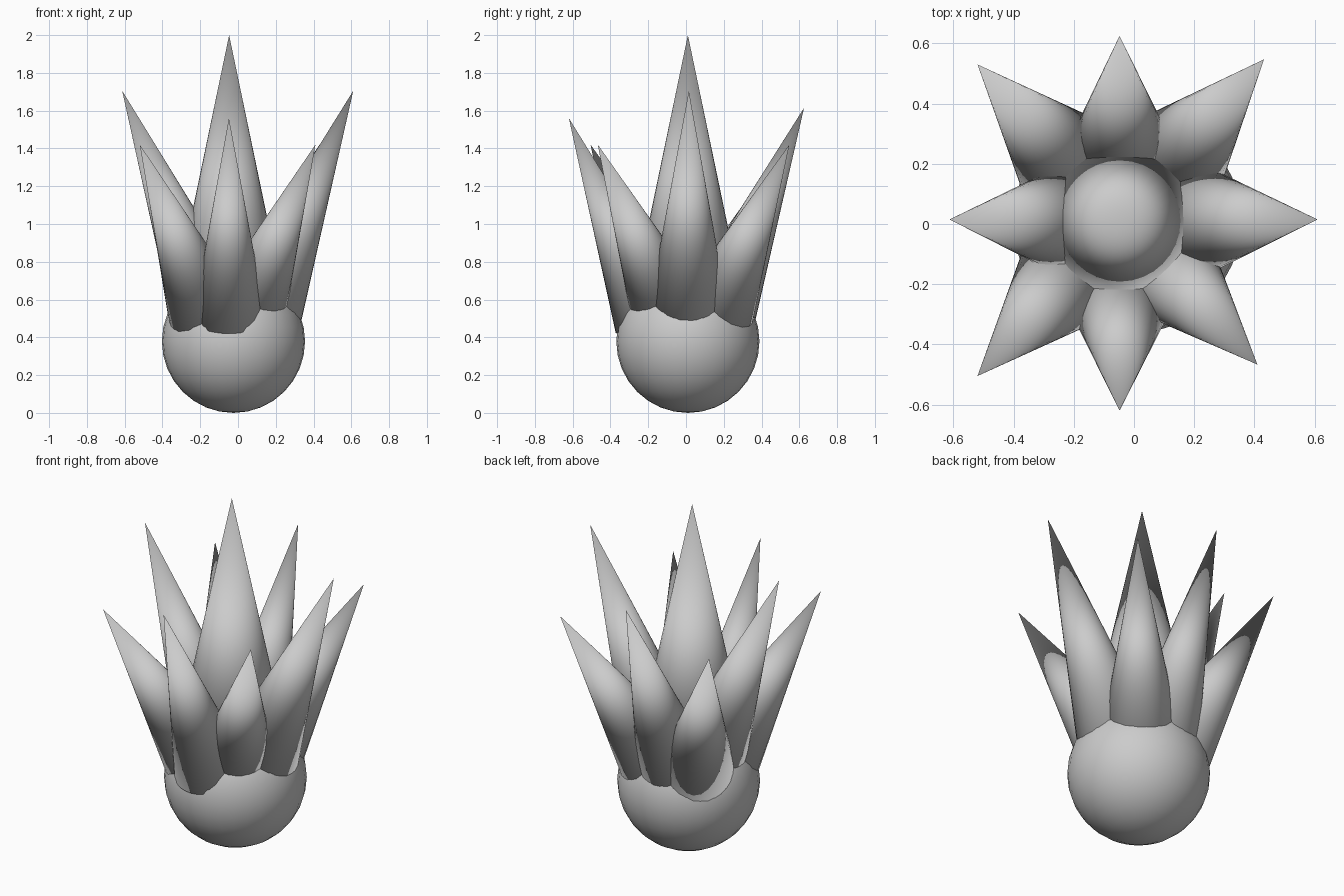
import bpy
from math import radians, sin, cos, tan, atan2
from mathutils import Vector

if "Cube" in bpy.data.objects:
    bpy.data.objects.remove(bpy.data.objects["Cube"])


def smooth(obj):
    for p in obj.data.polygons:
        p.use_smooth = True


def spike(name, tip, tilt, half_angle, length, centre=(-0.045, 0.01)):
    """Cone ending at tip, leaning outward from the centre by tilt degrees."""
    az = atan2(tip[1] - centre[1], tip[0] - centre[0])
    t = radians(tilt)
    axis = Vector((sin(t) * cos(az), sin(t) * sin(az), cos(t)))
    bpy.ops.mesh.primitive_cone_add(
        vertices=32, radius1=length * tan(radians(half_angle)), radius2=0, depth=length,
        location=Vector(tip) - axis * length / 2,
        rotation=axis.to_track_quat('Z', 'Y').to_euler())
    obj = bpy.context.object
    obj.name = name
    smooth(obj)


# Round base
bpy.ops.mesh.primitive_uv_sphere_add(segments=32, ring_count=16, radius=0.379,
                                     location=(-0.024, 0.01, 0.379))
ball = bpy.context.object
ball.name = "base_ball"
smooth(ball)

# Tall upright spike in the middle
spike("centre_spike", (-0.047, 0.01, 2.0), 0, 11.8, 1.55)

# Four straight spikes
spike("left_spike", (-0.613, 0.015, 1.705), 22, 9.6, 1.3)
spike("right_spike", (0.61, 0.015, 1.705), 22.3, 9.6, 1.3)
spike("front_spike", (-0.048, -0.62, 1.56), 22, 9.7, 1.15)
spike("back_spike", (-0.048, 0.625, 1.615), 22.6, 9.7, 1.2)

# Four diagonal spikes, shorter and leaning further out
for name, x, y in (("front_left", -0.52, -0.505), ("front_right", 0.41, -0.467),
                   ("back_left", -0.52, 0.53), ("back_right", 0.432, 0.547)):
    spike(name + "_spike", (x, y, 1.42), 30.5, 11.4, 1.05)
